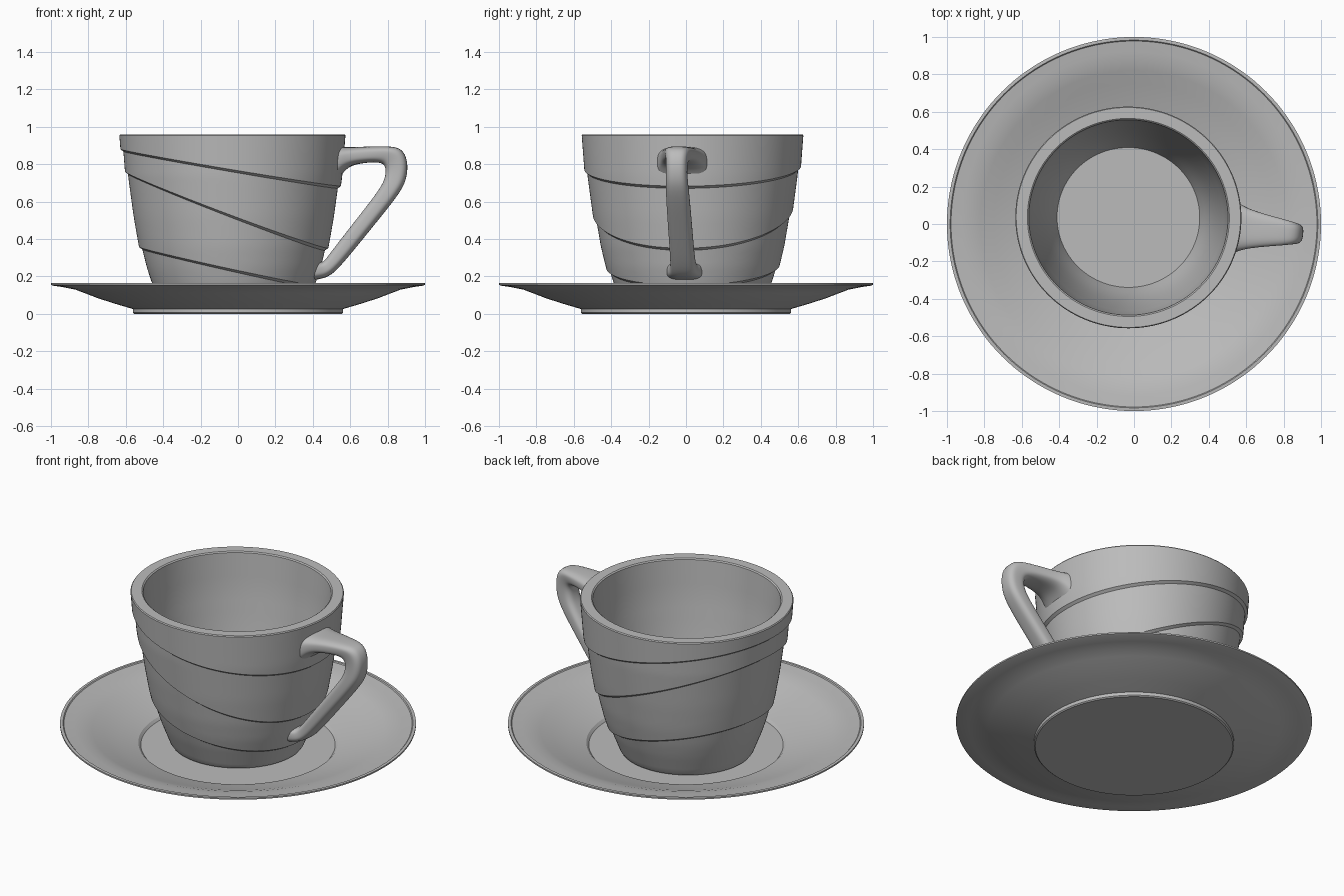
import bpy
import bmesh
import math
from math import cos, sin, pi

old = bpy.data.objects.get("Cube")
if old:
    bpy.data.objects.remove(old, do_unlink=True)

SIDES = 144
CUP_CENTRE = (-0.03, 0.035, 0)
CUP_TURN = math.radians(-5.5)

glaze = bpy.data.materials.new("grey_glaze")
glaze.use_nodes = True
GREY = (0.5, 0.5, 0.5, 1)
glaze.diffuse_color = GREY
shader = next(n for n in glaze.node_tree.nodes if n.type == "BSDF_PRINCIPLED")
shader.inputs["Base Color"].default_value = GREY


def loft(name, rings):
    """Skin a list of closed rings of points into one object."""
    bm = bmesh.new()
    rows = [[bm.verts.new(p) for p in ring] for ring in rings]
    n = len(rows[0])
    for a, b in zip(rows, rows[1:]):
        for i in range(n):
            j = (i + 1) % n
            bm.faces.new((a[i], a[j], b[j], b[i]))
    bmesh.ops.remove_doubles(bm, verts=bm.verts, dist=0.00001)
    bmesh.ops.recalc_face_normals(bm, faces=bm.faces)
    mesh = bpy.data.meshes.new(name)
    bm.to_mesh(mesh)
    bm.free()
    mesh.materials.append(glaze)
    obj = bpy.data.objects.new(name, mesh)
    bpy.context.collection.objects.link(obj)
    return obj


def smooth(obj, degrees):
    bpy.ops.object.select_all(action="DESELECT")
    obj.select_set(True)
    bpy.context.view_layer.objects.active = obj
    bpy.ops.object.shade_smooth_by_angle(angle=math.radians(degrees))


def circle(r, z):
    return [(r * cos(2 * pi * i / SIDES), r * sin(2 * pi * i / SIDES), z)
            for i in range(SIDES)]


# Saucer: foot, flared underside, thin lip, upper face and flat well
saucer_profile = [
    (0, 0), (0.555, 0), (0.562, 0.006), (0.562, 0.026), (0.66, 0.055),
    (0.75, 0.084), (0.82, 0.111), (0.87, 0.13), (0.93, 0.142), (0.99, 0.151),
    (1, 0.155), (1, 0.164), (0.983, 0.165), (0.978, 0.16), (0.92, 0.153),
    (0.87, 0.146), (0.82, 0.13), (0.75, 0.104), (0.66, 0.074), (0.56, 0.045),
    (0.546, 0.03), (0, 0.03)]
smooth(loft("saucer", [circle(r, z) for r, z in saucer_profile]), 25)

# Cup: a tapering body whose overlapping bands end on tilted planes
BODY = [(0.05, 0.385), (0.17, 0.432), (0.25, 0.458), (0.36, 0.485),
        (0.52, 0.513), (0.74, 0.543), (0.96, 0.56)]
SEAMS = [(0.236, 0.223), (0.532, 0.384), (0.768, 0.17)]  # height, slope
STEP = 0.015
RIM = 0.96


def body_radius(z):
    for (z0, r0), (z1, r1) in zip(BODY, BODY[1:]):
        if z <= z1:
            break
    return r0 + (r1 - r0) * (z - z0) / (z1 - z0)


def seam_height(k, angle):
    """Height at which a tilted seam meets the wall at this angle."""
    height, slope = SEAMS[k]
    z = height
    for _ in range(6):
        z = height - slope * cos(angle) * (body_radius(z) + STEP * (k + 0.5))
    return z


def band(k, rows=8):
    """Rings of one band, from its lower seam to the next one."""
    rings = [[] for _ in range(rows + 1)]
    for i in range(SIDES):
        a = 2 * pi * i / SIDES
        low = 0.05 if k == 0 else seam_height(k - 1, a) + 0.012
        high = RIM - 0.006 if k == 3 else seam_height(k, a)
        for t, ring in enumerate(rings):
            z = low + (high - low) * t / rows
            r = body_radius(z) + STEP * k
            ring.append((r * cos(a), r * sin(a), z))
    return rings


cup_rings = [circle(0, 0.031), circle(0.36, 0.031), circle(0.376, 0.036)]
for k in range(4):
    cup_rings += band(k)
cup_rings += [circle(0.6, RIM), circle(0.54, RIM)]
for t in range(13):
    z = RIM - 0.006 - (RIM - 0.116) * t / 12
    cup_rings.append(circle(body_radius(z) - 0.027, z))
cup_rings.append(circle(0, 0.11))
cup = loft("cup", cup_rings)
smooth(cup, 30)

# Handle: outer point, inner point and half width at each station
STATIONS = [
    (0.55, 0.897, 0.55, 0.70, 0.145), (0.595, 0.892, 0.59, 0.755, 0.128),
    (0.64, 0.89, 0.63, 0.793, 0.108), (0.72, 0.895, 0.71, 0.808, 0.09),
    (0.84, 0.897, 0.78, 0.812, 0.073), (0.91, 0.887, 0.815, 0.802, 0.062),
    (0.943, 0.82, 0.828, 0.77, 0.055), (0.937, 0.72, 0.818, 0.715, 0.057),
    (0.896, 0.64, 0.785, 0.655, 0.062), (0.74, 0.45, 0.647, 0.48, 0.064),
    (0.586, 0.26, 0.53, 0.33, 0.065), (0.525, 0.203, 0.495, 0.28, 0.07),
    (0.48, 0.188, 0.475, 0.275, 0.088), (0.435, 0.18, 0.44, 0.28, 0.1)]


def soft_box(a):
    """Point on a rounded square."""
    c, s = cos(a), sin(a)
    size = (c ** 4 + s ** 4) ** -0.25
    return c * size, s * size


handle_rings = []
for ou, oz, iu, iz, half in STATIONS:
    ring = []
    for i in range(16):
        p, q = soft_box(2 * pi * (i + 0.5) / 16)
        ring.append(((ou + iu + p * (ou - iu)) / 2, q * half,
                     (oz + iz + p * (oz - iz)) / 2))
    handle_rings.append(ring)
handle = loft("handle", handle_rings)
handle.data.shade_smooth()
subsurf = handle.modifiers.new("rounding", "SUBSURF")
subsurf.levels = subsurf.render_levels = 2

# Set cup and handle slightly off centre and turned on the saucer
for obj in (cup, handle):
    obj.location = CUP_CENTRE
    obj.rotation_euler.z = CUP_TURN
cup.scale = (1, 0.98, 1)
